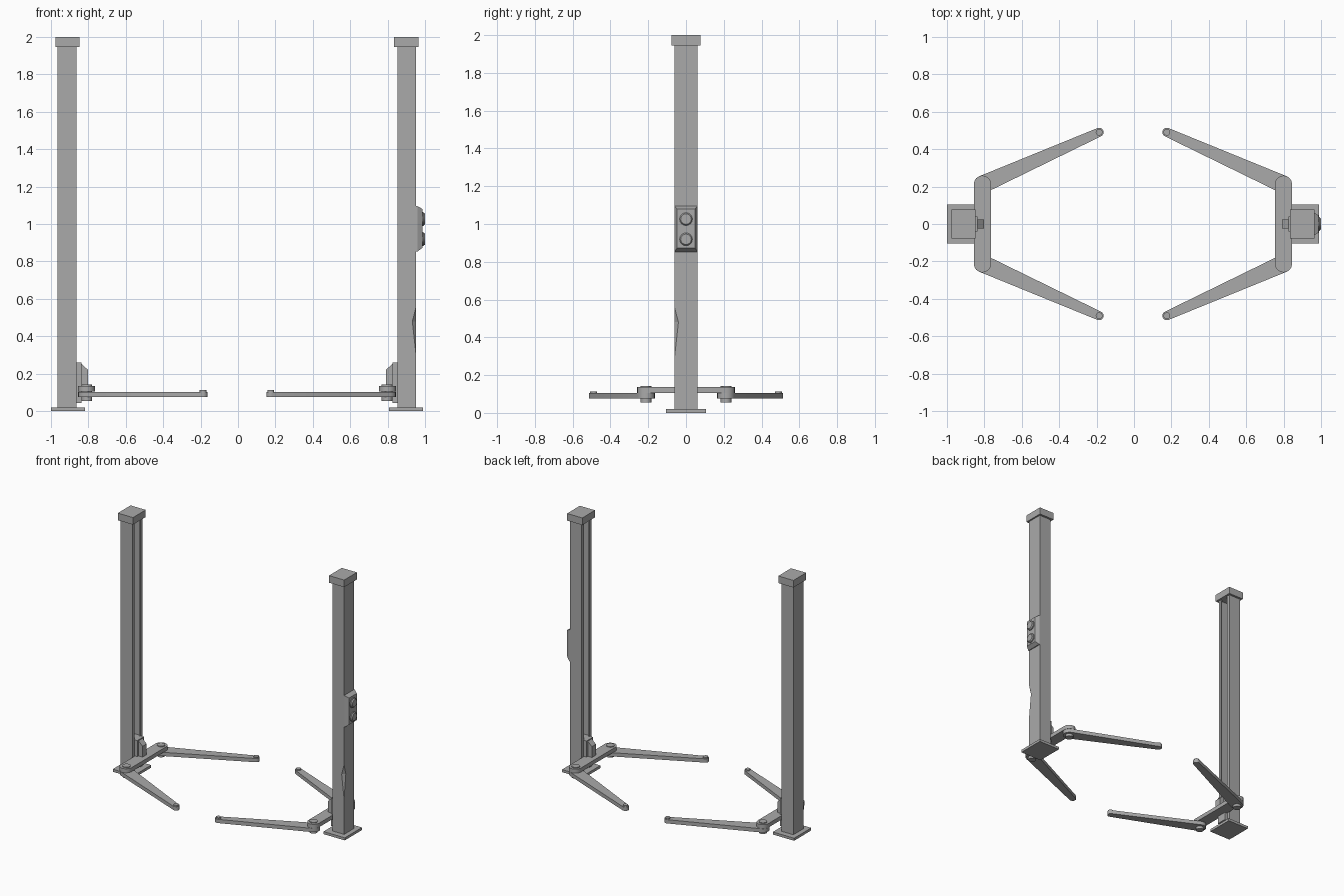
import bpy, bmesh, math
from mathutils import Vector

if "Cube" in bpy.data.objects:
    bpy.data.objects.remove(bpy.data.objects["Cube"], do_unlink=True)

grey = bpy.data.materials.new("plain_grey")
grey.use_nodes = True
grey.diffuse_color = (0.4, 0.4, 0.4, 1)
grey.node_tree.nodes["Principled BSDF"].inputs["Base Color"].default_value = (0.4, 0.4, 0.4, 1)

MID = -0.0055  # midpoint between the two posts


def finish(name, bm):
    bmesh.ops.recalc_face_normals(bm, faces=bm.faces)
    mesh = bpy.data.meshes.new(name)
    bm.to_mesh(mesh)
    bm.free()
    mesh.materials.append(grey)
    obj = bpy.data.objects.new(name, mesh)
    bpy.context.collection.objects.link(obj)
    return obj


def loft(name, bottom, top):
    """Solid between two matching rings of 3D points."""
    bm = bmesh.new()
    a = [bm.verts.new(p) for p in bottom]
    b = [bm.verts.new(p) for p in top]
    bm.faces.new(a)
    bm.faces.new(b)
    for i in range(len(a)):
        j = (i + 1) % len(a)
        bm.faces.new((a[i], a[j], b[j], b[i]))
    return finish(name, bm)


def prism(name, pts, z0, z1):
    return loft(name, [(x, y, z0) for x, y in pts], [(x, y, z1) for x, y in pts])


def rect(x0, x1, half):
    return [(x0, -half), (x1, -half), (x1, half), (x0, half)]


def circle(c, r, n=16):
    return [(c[0] + r * math.cos(2 * math.pi * i / n),
             c[1] + r * math.sin(2 * math.pi * i / n)) for i in range(n)]


def capsule(p, q, rp, rq, n=8):
    """Outline of a bar with rounded ends of two radii."""
    p, q = Vector(p), Vector(q)
    d = q - p
    ang = math.atan2(d.y, d.x)
    tilt = math.asin((rp - rq) / d.length)
    pts = []
    for c, r, start, sweep in ((q, rq, ang - math.pi / 2 + tilt, math.pi - 2 * tilt),
                               (p, rp, ang + math.pi / 2 - tilt, math.pi + 2 * tilt)):
        for i in range(n + 1):
            a = start + sweep * i / n
            pts.append((c.x + r * math.cos(a), c.y + r * math.sin(a)))
    return pts


def smooth(obj):
    bpy.ops.object.select_all(action="DESELECT")
    obj.select_set(True)
    bpy.context.view_layer.objects.active = obj
    bpy.ops.object.shade_smooth_by_angle(angle=math.radians(30))


posts = {}
for side, s in (("left", 1), ("right", -1)):
    def put(pts):
        return [(MID + s * u, y) for u, y in pts]

    # Base plate, open channel post and top cap
    prism(side + "_base_plate", put(rect(0.8125, 0.9945, 0.105)), 0, 0.02)
    channel = [(0.8565, -0.061), (0.9575, -0.061), (0.9575, 0.061), (0.8565, 0.061),
               (0.8565, 0.035), (0.8665, 0.035), (0.8665, 0.05), (0.9465, 0.05),
               (0.9465, -0.05), (0.8665, -0.05), (0.8665, -0.035), (0.8565, -0.035)]
    posts[side] = prism(side + "_post", put(channel), 0.02, 1.945)
    prism(side + "_post_cap", put(rect(0.84, 0.97, 0.078)), 1.945, 2.0)

    # Sliding carriage with its sloped tongue
    prism(side + "_carriage_slide", put(rect(0.8675, 0.91, 0.045)), 0.045, 0.26)
    prism(side + "_carriage_neck", put(rect(0.85, 0.8675, 0.033)), 0.045, 0.26)
    prism(side + "_carriage_plate", put(rect(0.83, 0.8555, 0.04)), 0.045, 0.26)
    profile = [(0.832, 0.105), (0.795, 0.105), (0.795, 0.22), (0.832, 0.255)]
    loft(side + "_carriage_tongue", [(MID + s * u, -0.025, z) for u, z in profile],
         [(MID + s * u, 0.025, z) for u, z in profile])

    # Cross beam
    smooth(prism(side + "_cross_beam",
                 put(capsule((0.804, -0.213), (0.804, 0.213), 0.046, 0.046)), 0.105, 0.136))

    # Swing arms with pivots and lifting pads
    for end, f in (("front", -1), ("back", 1)):
        name = side + "_" + end
        pivot, tip = (0.802, f * 0.212), (0.181, f * 0.49)
        smooth(prism(name + "_arm", put(capsule(pivot, tip, 0.047, 0.024)), 0.075, 0.104))
        smooth(prism(name + "_pivot", put(circle(pivot, 0.029)), 0.055, 0.142))
        smooth(prism(name + "_pad", put(circle(tip, 0.018)), 0.104, 0.113))

# Dented outer corner of the left post
cx, cy = 0.952, -0.061
cutter_mesh = bmesh.new()
for p in ((cx, cy, 0.56), (cx, cy, 0.29), (cx - 0.021, cy, 0.48),
          (cx, cy + 0.021, 0.48), (cx + 0.03, cy - 0.03, 0.6), (cx + 0.03, cy - 0.03, 0.25)):
    cutter_mesh.verts.new(p)
bmesh.ops.convex_hull(cutter_mesh, input=cutter_mesh.verts)
cutter = finish("dent_cutter", cutter_mesh)
cutter.hide_render = True
cutter.hide_set(True)
dent = posts["left"].modifiers.new("dent", "BOOLEAN")
dent.operation = "DIFFERENCE"
dent.solver = "EXACT"
dent.object = cutter

# Control box with two round buttons
def panel(x, half, z0, z1):
    return [(x, -half, z0), (x, half, z0), (x, half, z1), (x, -half, z1)]


loft("control_box_back", panel(0.951, 0.062, 0.852, 1.096), panel(0.958, 0.062, 0.852, 1.096))
loft("control_box", panel(0.958, 0.062, 0.852, 1.096), panel(0.985, 0.047, 0.873, 1.08))
for label, z in (("upper", 1.026), ("lower", 0.919)):
    def ring(x, r):
        return [(x, a, b) for a, b in circle((0, z), r)]
    smooth(loft(label + "_button_collar", ring(0.983, 0.037), ring(0.992, 0.037)))
    smooth(loft(label + "_button", ring(0.992, 0.034), ring(1.0, 0.028)))
